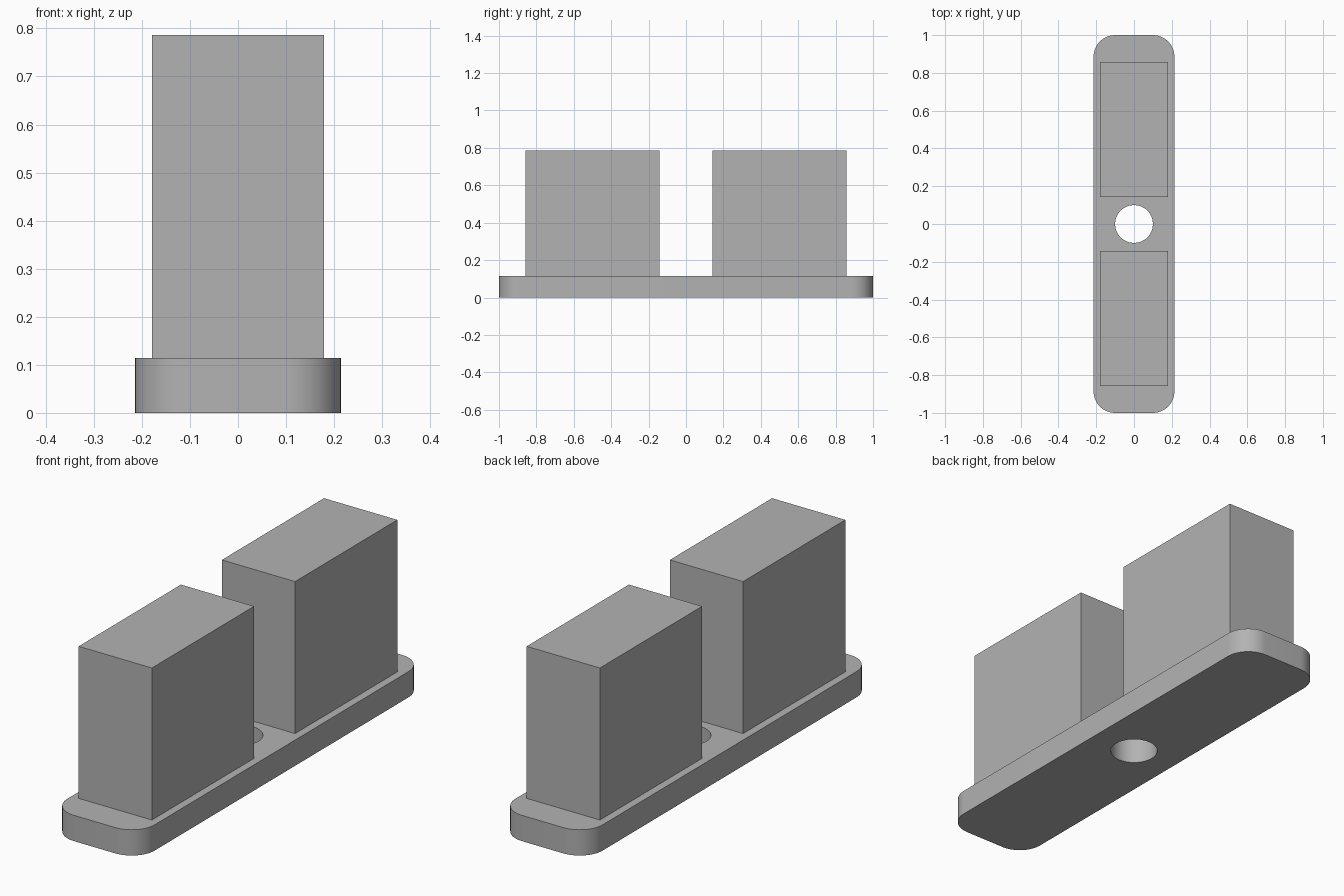
import bpy
import bmesh
import math

cube = bpy.data.objects.get("Cube")
if cube:
    bpy.data.objects.remove(cube, do_unlink=True)

HALF_WIDTH, HALF_LENGTH, THICKNESS = 0.214, 1.0, 0.114
CORNER, HOLE = 0.114, 0.1
TOP = 0.786

grey = bpy.data.materials.new("plain grey")
grey.use_nodes = True
colour = (0.45, 0.45, 0.45, 1)
grey.diffuse_color = colour
grey.node_tree.nodes["Principled BSDF"].inputs["Base Color"].default_value = colour


def make_box(name, x, y, z):
    """Box spanning the given (low, high) ranges."""
    bm = bmesh.new()
    bmesh.ops.create_cube(bm, size=1)
    for v in bm.verts:
        v.co = [r[0] if c < 0 else r[1] for c, r in zip(v.co, (x, y, z))]
    mesh = bpy.data.meshes.new(name)
    bm.to_mesh(mesh)
    bm.free()
    mesh.materials.append(grey)
    obj = bpy.data.objects.new(name, mesh)
    bpy.context.collection.objects.link(obj)
    return obj


# Base plate with rounded upright corners
plate = make_box("base_plate", (-HALF_WIDTH, HALF_WIDTH),
                 (-HALF_LENGTH, HALF_LENGTH), (0, THICKNESS))
bm = bmesh.new()
bm.from_mesh(plate.data)
upright = [e for e in bm.edges if abs(e.verts[0].co.z - e.verts[1].co.z) > 0.01]
bmesh.ops.bevel(bm, geom=upright, offset=CORNER, segments=16, profile=0.5,
                affect='EDGES')
bm.to_mesh(plate.data)
bm.free()

# Round hole through the middle of the plate
bpy.ops.mesh.primitive_cylinder_add(vertices=64, radius=HOLE, depth=1)
cutter = bpy.context.object
cutter.name = "hole_cutter"
cutter.data.materials.append(grey)
hole = plate.modifiers.new("centre hole", 'BOOLEAN')
hole.operation = 'DIFFERENCE'
hole.solver = 'EXACT'
hole.object = cutter
bpy.ops.object.select_all(action='DESELECT')
plate.select_set(True)
bpy.context.view_layer.objects.active = plate
bpy.ops.object.modifier_apply(modifier=hole.name)
bpy.data.objects.remove(cutter, do_unlink=True)
bpy.ops.object.shade_smooth_by_angle(angle=math.radians(30))

# Two matching upright blocks standing on the plate
for name, y in (("front_block", (-0.857, -0.143)), ("back_block", (0.143, 0.857))):
    make_box(name, (-0.179, 0.179), y, (THICKNESS, TOP))
